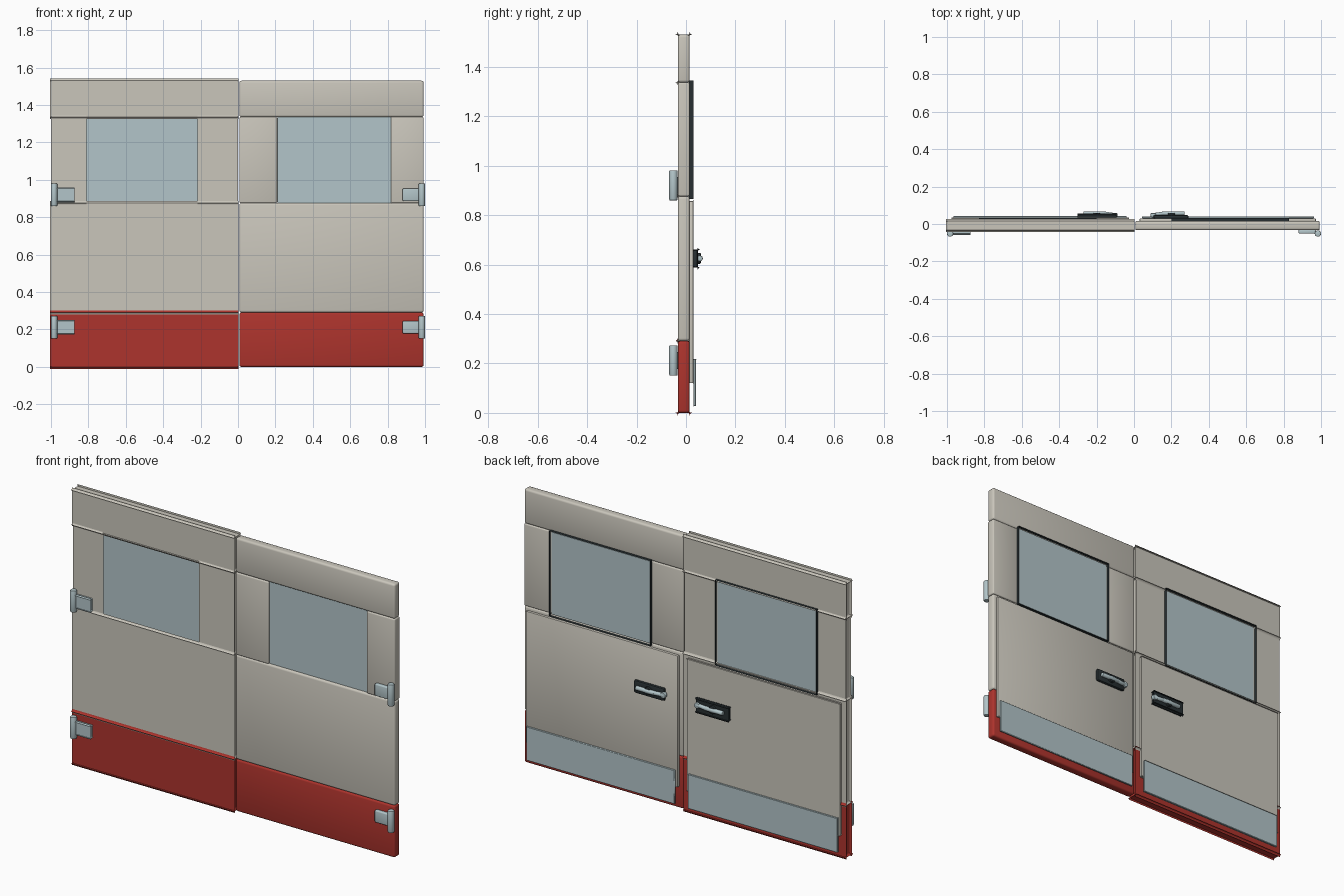
import bpy
import bmesh
import math
from mathutils import Vector

cube = bpy.data.objects.get("Cube")
if cube:
    bpy.data.objects.remove(cube, do_unlink=True)


def material(name, rgb):
    mat = bpy.data.materials.new(name)
    mat.use_nodes = True
    mat.diffuse_color = (*rgb, 1)
    mat.node_tree.nodes["Principled BSDF"].inputs["Base Color"].default_value = (*rgb, 1)
    return mat


BEIGE = material("beige_paint", (0.59, 0.565, 0.50))
RED = material("red_paint", (0.42, 0.034, 0.026))
PALE = material("pale_blue_grey", (0.45, 0.56, 0.585))
DARK = material("dark_rubber", (0.02, 0.028, 0.031))


def finish(obj, mat):
    obj.data.materials.append(mat)
    bpy.ops.object.select_all(action="DESELECT")
    obj.select_set(True)
    bpy.context.view_layer.objects.active = obj
    bpy.ops.object.shade_smooth_by_angle(angle=math.radians(40))
    return obj


def mesh_object(name, bm, mat):
    bmesh.ops.recalc_face_normals(bm, faces=bm.faces)
    mesh = bpy.data.meshes.new(name)
    bm.to_mesh(mesh)
    bm.free()
    obj = bpy.data.objects.new(name, mesh)
    bpy.context.collection.objects.link(obj)
    return finish(obj, mat)


def box(name, side, xs, ys, zs, mat, bevel=0.0, segments=3):
    """Box between given limits, with x mirrored by side."""
    bm = bmesh.new()
    bmesh.ops.create_cube(bm, size=1)
    lo, hi = (Vector(p) for p in zip(xs, ys, zs))
    for v in bm.verts:
        v.co = Vector((lo[i] + hi[i]) / 2 + v.co[i] * (hi[i] - lo[i]) for i in range(3))
        v.co.x *= side
    if bevel:
        bmesh.ops.bevel(bm, geom=bm.edges[:], offset=bevel, segments=segments,
                        profile=0.5, affect="EDGES")
    return mesh_object(name, bm, mat)


def frame(name, side, xs, ys, zs, width, mat):
    """Rectangular ring made from an inset face, extruded in depth."""
    bm = bmesh.new()
    corners = [(xs[0], zs[0]), (xs[1], zs[0]), (xs[1], zs[1]), (xs[0], zs[1])]
    face = bm.faces.new([bm.verts.new((side * x, ys[0], z)) for x, z in corners])
    bmesh.ops.inset_region(bm, faces=[face], thickness=width, use_boundary=True)
    bmesh.ops.delete(bm, geom=[face], context="FACES")
    ring = bmesh.ops.extrude_face_region(bm, geom=bm.faces[:])
    verts = [g for g in ring["geom"] if isinstance(g, bmesh.types.BMVert)]
    bmesh.ops.translate(bm, verts=verts, vec=(0, ys[1] - ys[0], 0))
    return mesh_object(name, bm, mat)


def cylinder(name, start, end, radius, mat, bevel=0.004):
    a, b = Vector(start), Vector(end)
    bm = bmesh.new()
    bmesh.ops.create_cone(bm, cap_ends=True, segments=20, radius1=radius,
                          radius2=radius, depth=(b - a).length)
    rims = [e for e in bm.edges if abs(e.verts[0].co.z - e.verts[1].co.z) < 1e-5]
    bmesh.ops.bevel(bm, geom=rims, offset=bevel, segments=2, affect="EDGES", profile=0.5)
    bm.transform((b - a).to_track_quat("Z", "Y").to_matrix().to_4x4())
    bmesh.ops.translate(bm, verts=bm.verts, vec=(a + b) / 2)
    return mesh_object(name, bm, mat)


DEPTH = (-0.033, 0.015)

for label, s in (("left", 1), ("right", -1)):
    # Door skin panels
    box(label + "_sill_panel", s, (0.007, 0.993), DEPTH, (0, 0.291), RED, 0.011)
    box(label + "_lower_panel", s, (0.007, 0.993), DEPTH, (0.291, 0.876), BEIGE, 0.011)
    box(label + "_inner_pillar", s, (0.007, 0.21), DEPTH, (0.876, 1.336), BEIGE, 0.007)
    box(label + "_outer_pillar", s, (0.818, 0.993), DEPTH, (0.876, 1.336), BEIGE, 0.007)
    box(label + "_top_panel", s, (0.007, 0.993), DEPTH, (1.336, 1.53), BEIGE, 0.011)

    # Window
    box(label + "_window_glass", s, (0.21, 0.818), (-0.02, 0.02), (0.876, 1.336), PALE)
    frame(label + "_window_frame", s, (0.2, 0.828), (0.013, 0.031), (0.866, 1.344), 0.022, DARK)

    # Raised trim panel and kick plate on the back
    box(label + "_trim_panel", s, (0.03, 0.972), (0.013, 0.03), (0.12, 0.857), BEIGE, 0.004, 2)
    box(label + "_kick_plate", s, (0.043, 0.962), (0.03, 0.04), (0.028, 0.217), PALE, 0.002, 1)

    # Handle: dark escutcheon with a bent lever
    box(label + "_handle_plate", s, (0.103, 0.292), (0.028, 0.048), (0.588, 0.66), DARK, 0.009, 2)
    cylinder(label + "_handle_pivot", (s * 0.2, 0.04, 0.625), (s * 0.2, 0.06, 0.625), 0.022, DARK)
    cylinder(label + "_handle_grip", (s * 0.27, 0.056, 0.625), (s * 0.155, 0.056, 0.625), 0.012, PALE)
    cylinder(label + "_handle_neck", (s * 0.162, 0.056, 0.625), (s * 0.1, 0.047, 0.625), 0.011, PALE)
    cylinder(label + "_handle_knob", (s * 0.105, 0.036, 0.625), (s * 0.105, 0.058, 0.625), 0.016, PALE)

    # Hinges on the front
    for level, z in (("lower", 0.212), ("upper", 0.92)):
        box(f"{label}_{level}_hinge_leaf", s, (0.88, 0.972), (-0.052, -0.03),
            (z - 0.034, z + 0.034), PALE, 0.006)
        cylinder(f"{label}_{level}_hinge_barrel", (s * 0.983, -0.051, z - 0.061),
                 (s * 0.983, -0.051, z + 0.061), 0.017, PALE)
